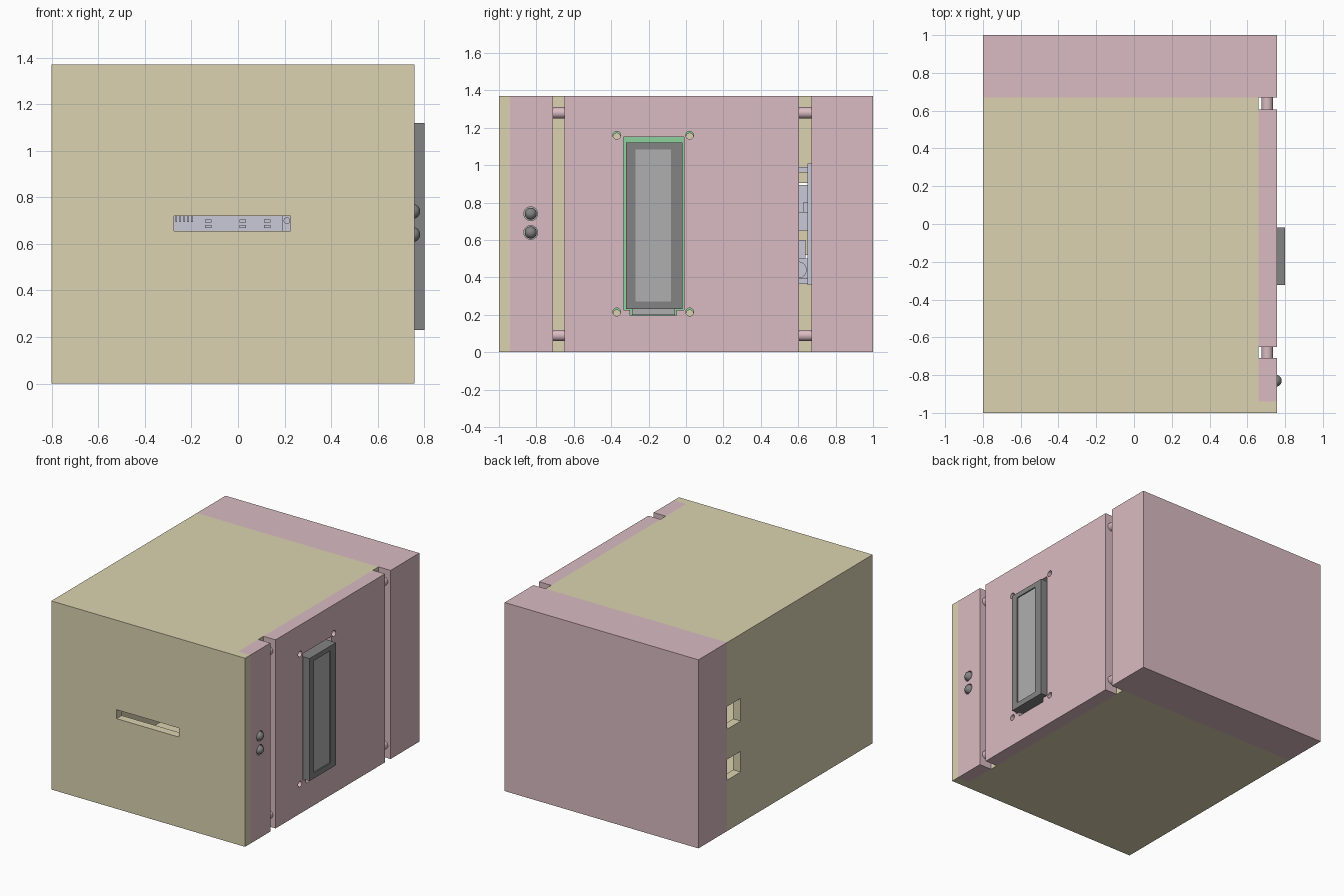
import bpy
from math import pi

if "Cube" in bpy.data.objects:
    bpy.data.objects.remove(bpy.data.objects["Cube"])


def mat(name, r, g, b):
    m = bpy.data.materials.new(name)
    m.diffuse_color = (r, g, b, 1)
    m.use_nodes = True
    m.node_tree.nodes["Principled BSDF"].inputs["Base Color"].default_value = m.diffuse_color
    return m


TAN = mat("tan", 0.71, 0.65, 0.44)
PINK = mat("pink", 0.70, 0.50, 0.54)
LILAC = mat("lilac", 0.59, 0.59, 0.70)
GREEN = mat("green", 0.27, 0.64, 0.34)
DARK = mat("dark_grey", 0.23, 0.23, 0.23)
LIGHT = mat("light_grey", 0.43, 0.43, 0.43)


def finish(name, m):
    ob = bpy.context.object
    ob.name = name
    if m:
        ob.data.materials.append(m)
    return ob


def box(name, x, y, z, m=None):
    """Box from (min, max) pairs on each axis."""
    bpy.ops.mesh.primitive_cube_add(size=1, location=[sum(p) / 2 for p in (x, y, z)])
    ob = finish(name, m)
    ob.scale = [p[1] - p[0] for p in (x, y, z)]
    bpy.ops.object.transform_apply(location=False, rotation=False, scale=True)
    return ob


def rod(name, axis, start, end, a, b, r, m=None):
    """Cylinder along x (a=y, b=z) or along y (a=x, b=z)."""
    mid = (start + end) / 2
    along_x = axis == "x"
    bpy.ops.mesh.primitive_cylinder_add(
        vertices=32, radius=r, depth=end - start,
        location=(mid, a, b) if along_x else (a, mid, b),
        rotation=(0, pi / 2, 0) if along_x else (pi / 2, 0, 0))
    bpy.ops.object.shade_smooth_by_angle()
    return finish(name, m)


def cut(target, cutters):
    for c in cutters:
        c.hide_render = True
        mod = target.modifiers.new("cut", "BOOLEAN")
        mod.operation, mod.solver, mod.object = "DIFFERENCE", "EXACT", c
        bpy.context.view_layer.objects.active = target
        bpy.ops.object.modifier_apply(modifier=mod.name)
        bpy.data.objects.remove(c)


# Tan shell: open at the right and back, with a card slot and two port notches
shell = box("case_shell", (-0.8, 0.757), (-1, 0.67), (0, 1.37), TAN)
cut(shell, [
    box("cavity", (-0.74, 2), (-0.94, 2), (0.06, 1.31)),
    box("side_opening", (0.66, 2), (-0.94, 2), (-1, 3)),
    box("front_slot", (-0.275, 0.225), (-2, -0.9), (0.655, 0.72)),
    box("lower_port", (-2, -0.7), (0.515, 0.8), (0.37, 0.52)),
    box("upper_port", (-2, -0.7), (0.515, 0.8), (0.74, 0.905)),
])

# Pink back block and the two side panels
box("back_block", (-0.8, 0.757), (0.67, 1), (0, 1.37), PINK)
front_panel = box("side_panel_front", (0.66, 0.757), (-0.94, -0.71), (0, 1.37), PINK)
panel = box("side_panel_middle", (0.66, 0.757), (-0.65, 0.605), (0, 1.37), PINK)

# Dowels bridging the gaps between panels
for y0, y1 in ((-0.72, -0.64), (0.595, 0.68)):
    for z in (0.09, 1.28):
        rod("dowel", "y", y0, y1, 0.706, z, 0.03, PINK)

# Indicator lamps in the front panel
LAMPS = (0.64, 0.74)
cut(front_panel, [rod("lamp_hole", "x", 0.6, 0.8, -0.83, z, 0.037) for z in LAMPS])
for z in LAMPS:
    rod("lamp_body", "x", 0.65, 0.75, -0.83, z, 0.032, DARK)
    rod("lamp_flange", "x", 0.64, 0.66, -0.83, z, 0.037, LIGHT)
    bpy.ops.mesh.primitive_uv_sphere_add(segments=32, ring_count=16, radius=0.032,
                                         location=(0.75, -0.83, z), rotation=(0, pi / 2, 0))
    bpy.ops.object.shade_smooth_by_angle()
    finish("lamp_dome", DARK)

# Display window and screw holes in the middle panel
SCREWS = [(y, z) for y in (-0.37, 0.02) for z in (0.215, 1.16)]
cut(panel, [
    box("window", (0.5, 1), (-0.335, -0.01), (0.225, 1.15)),
    box("window_tab", (0.5, 1), (-0.30, -0.05), (0.195, 0.3)),
] + [rod("screw_hole", "x", 0.6, 0.8, y, z, 0.021) for y, z in SCREWS])

# Display: circuit board, framed bezel and recessed screen
board = box("display_board", (0.638, 0.658), (-0.4, 0.05), (0.18, 1.18), GREEN)
cut(board, [rod("board_hole", "x", 0.6, 0.7, y, z - 0.008, 0.019) for y, z in SCREWS])
bezel = box("display_bezel", (0.658, 0.8), (-0.322, -0.018), (0.23, 1.12), DARK)
cut(bezel, [box("bezel_opening", (0.79, 1), (-0.27, -0.08), (0.27, 1.085))])
box("display_screen", (0.78, 0.792), (-0.27, -0.08), (0.27, 1.085), LIGHT)
box("display_tab", (0.658, 0.72), (-0.29, -0.06), (0.2, 0.23), LIGHT)

# Controller board standing against the back block
box("controller_board", (-0.5, 0.36), (0.65, 0.67), (0.36, 1.01), LILAC)
box("data_socket", (-0.58, -0.38), (0.52, 0.65), (0.75, 0.895), LILAC)
power = box("power_jack", (-0.52, -0.35), (0.55, 0.65), (0.38, 0.5), LILAC)
rod("power_barrel", "x", -0.53, -0.34, 0.6, 0.44, 0.045, LILAC)
for z in (0.38, 0.975):
    box("pin_header", (-0.15, 0.33), (0.54, 0.65), (z - 0.015, z + 0.015), LILAC)

# Chips and their legs
box("main_chip", (-0.1, 0.3), (0.6, 0.64), (0.5, 0.6), LILAC)
box("small_chip", (-0.29, -0.19), (0.625, 0.65), (0.72, 0.8), LILAC)
for i in range(5):
    x = -0.265 + i * 0.017
    box("chip_leg", (x - 0.004, x + 0.004), (0.635, 0.65), (0.695, 0.72), LILAC)
for x in (-0.127, 0.02, 0.125):
    for z in (0.675, 0.698):
        box("surface_part", (x - 0.014, x + 0.014), (0.63, 0.65), (z - 0.006, z + 0.006), LILAC)
box("pin_block", (0.19, 0.225), (0.56, 0.65), (0.65, 0.75), LILAC)
rod("reset_button", "y", 0.545, 0.56, 0.21, 0.7, 0.014, LILAC)
